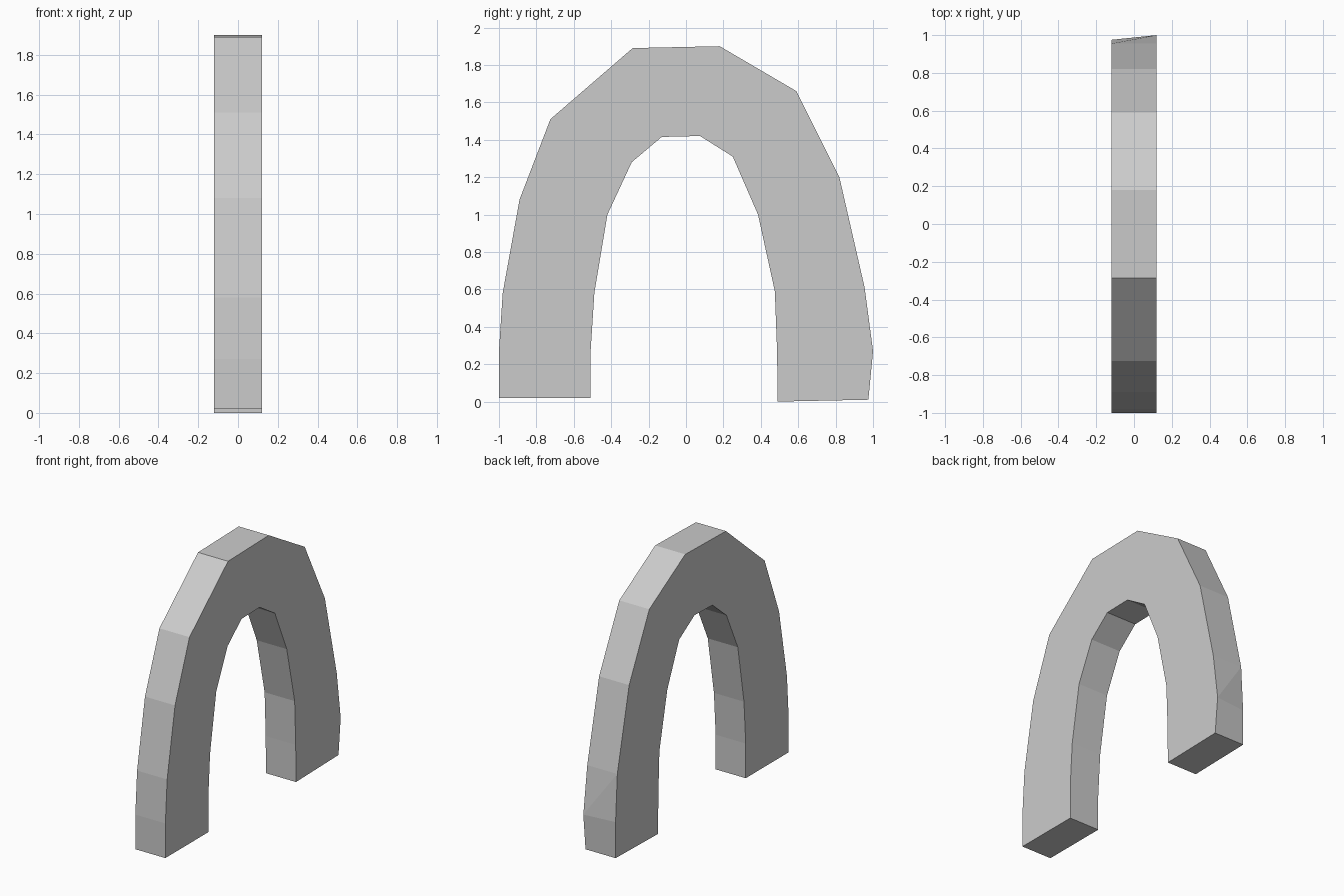
import bpy, bmesh

if "Cube" in bpy.data.objects:
    bpy.data.objects.remove(bpy.data.objects["Cube"])

# Arch outline in (y, z): outer edge from left foot over the top, then inner edge back
outer = [(-1, .02), (-1, .27), (-.98, .58), (-.89, 1.08), (-.725, 1.51), (-.285, 1.89),
         (.18, 1.90), (.59, 1.66), (.82, 1.20), (.955, .61), (1, .27), (.975, .01)]
inner = [(.49, 0), (.487, .27), (.475, .59), (.385, 1.0), (.25, 1.31), (.075, 1.42),
         (-.13, 1.415), (-.29, 1.28), (-.42, 1.0), (-.49, .58), (-.51, .27), (-.51, .02)]
profile = outer + inner
HALF = 0.12
KINK = 10   # outer corner that leans out on the +x side only

bm = bmesh.new()
right = [bm.verts.new((HALF, y, z)) for y, z in profile]
left = [bm.verts.new((-HALF, y, z)) for y, z in profile]
left[KINK].co.y = .975

# Two flat sides and the strip joining them
bm.faces.new(right)
bm.faces.new(left[::-1])
n = len(profile)
for i in range(n):
    j = (i + 1) % n
    if i == KINK - 1:   # twisted panel, split on its visible diagonal
        bm.faces.new((right[i], left[i], right[j]))
        bm.faces.new((left[i], left[j], right[j]))
    else:
        bm.faces.new((right[i], left[i], left[j], right[j]))
bmesh.ops.recalc_face_normals(bm, faces=bm.faces)

mesh = bpy.data.meshes.new("arch")
bm.to_mesh(mesh)
bm.free()
bpy.context.collection.objects.link(bpy.data.objects.new("arch", mesh))
